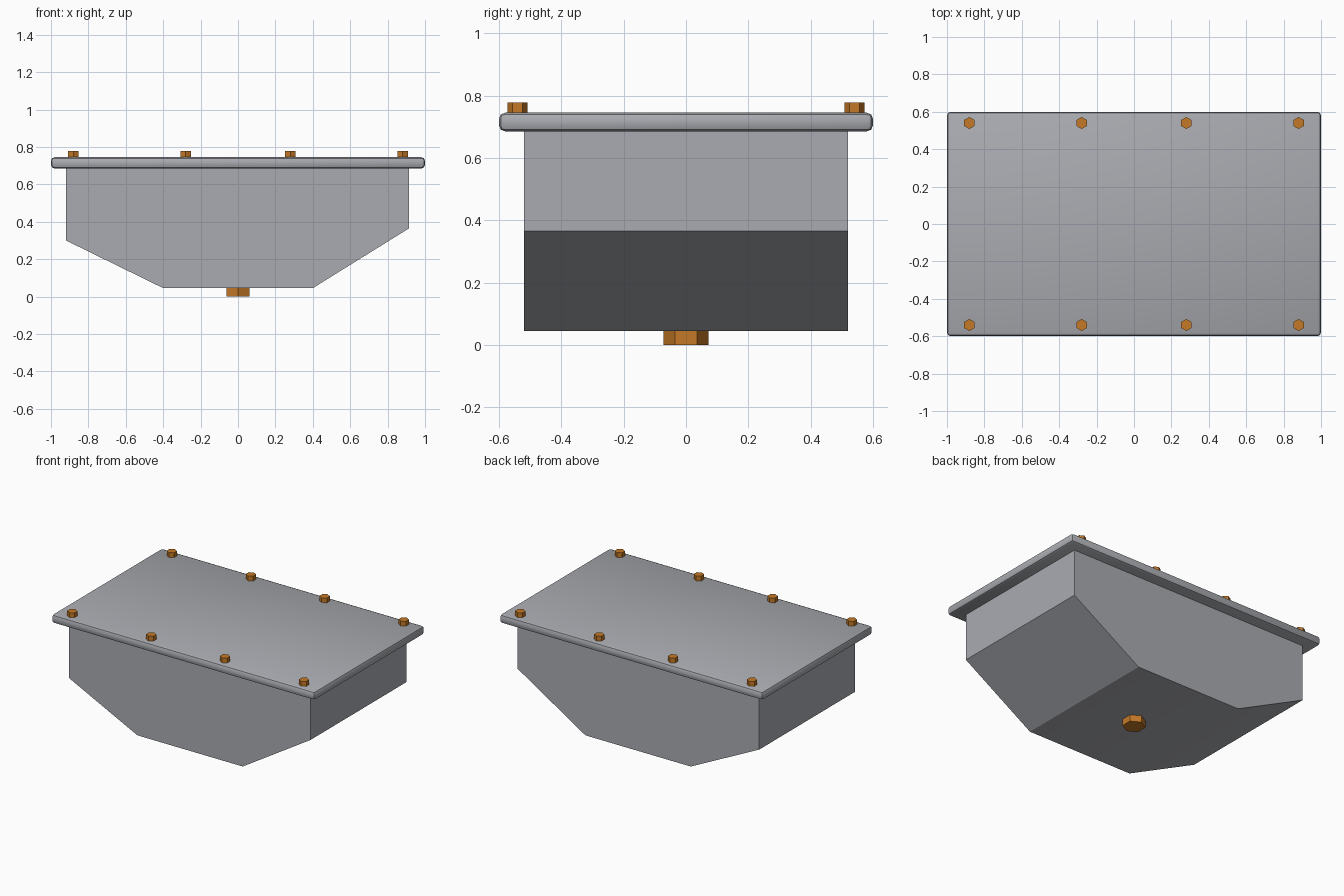
import bpy
import bmesh
import math

cube = bpy.data.objects.get("Cube")
if cube:
    bpy.data.objects.remove(cube, do_unlink=True)


def make_material(name, rgb):
    mat = bpy.data.materials.new(name)
    mat.use_nodes = True
    colour = (*rgb, 1.0)
    mat.diffuse_color = colour
    mat.node_tree.nodes["Principled BSDF"].inputs["Base Color"].default_value = colour
    return mat


STEEL = make_material("steel grey", (0.40, 0.41, 0.44))
BRASS = make_material("orange brass", (0.55, 0.19, 0.02))


def finish(obj, mat, smooth=False):
    obj.data.materials.append(mat)
    if smooth:
        bpy.ops.object.select_all(action="DESELECT")
        obj.select_set(True)
        bpy.context.view_layer.objects.active = obj
        bpy.ops.object.shade_smooth_by_angle(angle=math.radians(30))
    return obj


def hex_head(name, radius, bottom, top, x, y):
    bpy.ops.mesh.primitive_cylinder_add(
        vertices=6, radius=radius, depth=top - bottom,
        location=(x, y, (bottom + top) / 2))
    obj = bpy.context.object
    obj.name = name
    return finish(obj, BRASS)


# Pan body: side profile extruded from front to back
profile = [(-0.92, 0.69), (-0.92, 0.30), (-0.4, 0.045),
           (0.4, 0.045), (0.915, 0.365), (0.915, 0.69)]
half_depth = 0.52
bm = bmesh.new()
front = bm.faces.new([bm.verts.new((x, -half_depth, z)) for x, z in profile])
result = bmesh.ops.extrude_face_region(bm, geom=[front])
moved = [v for v in result["geom"] if isinstance(v, bmesh.types.BMVert)]
bmesh.ops.translate(bm, verts=moved, vec=(0, 2 * half_depth, 0))
bmesh.ops.recalc_face_normals(bm, faces=bm.faces)
mesh = bpy.data.meshes.new("pan_body")
bm.to_mesh(mesh)
bm.free()
pan = bpy.data.objects.new("pan_body", mesh)
bpy.context.collection.objects.link(pan)
finish(pan, STEEL, smooth=True)

# Flange plate with rounded edges
bpy.ops.mesh.primitive_cube_add(size=1, location=(0, 0, 0.715))
flange = bpy.context.object
flange.name = "flange_plate"
flange.scale = (2.0, 1.2, 0.06)
bpy.ops.object.transform_apply(location=False, rotation=False, scale=True)
bevel = flange.modifiers.new("rounded_edges", "BEVEL")
bevel.width = 0.02
bevel.segments = 2
bpy.ops.object.modifier_apply(modifier=bevel.name)
finish(flange, STEEL, smooth=True)

# Bolt heads along both long edges
for y, side in ((-0.54, "front"), (0.54, "back")):
    for i, x in enumerate((-0.88, -0.28, 0.28, 0.88)):
        hex_head(f"{side}_bolt_{i + 1}", 0.032, 0.735, 0.778, x, y)

# Drain plug under the pan
hex_head("drain_plug", 0.072, 0.0, 0.06, 0, 0)
